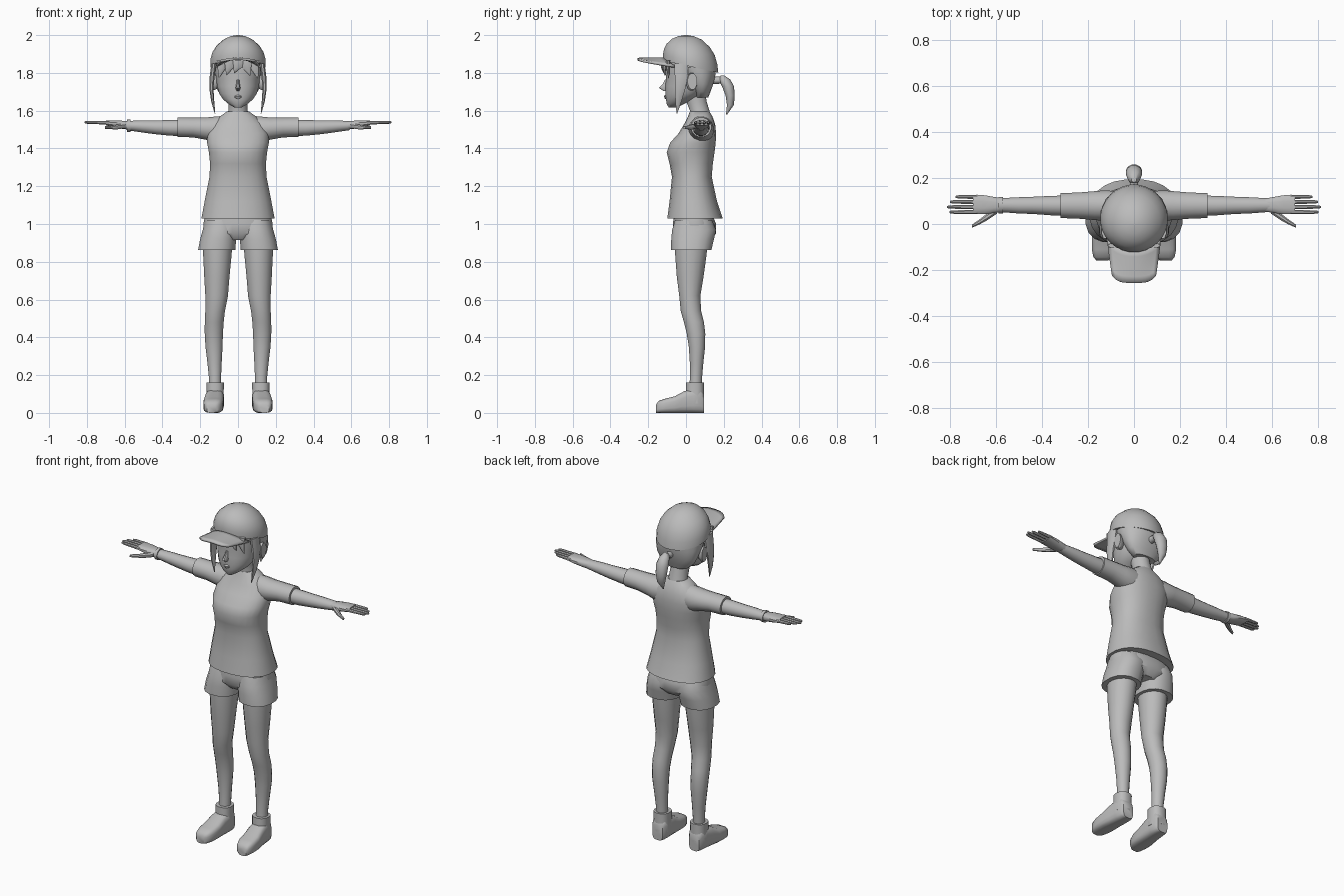
import bpy, bmesh, math

grey = bpy.data.materials.new("plain_grey")
grey.diffuse_color = (0.5, 0.5, 0.5, 1)


def make(name, verts, faces):
    me = bpy.data.meshes.new(name)
    me.from_pydata(verts, [], faces)
    bm = bmesh.new()
    bm.from_mesh(me)
    bmesh.ops.recalc_face_normals(bm, faces=bm.faces)
    bm.to_mesh(me)
    bm.free()
    me.materials.append(grey)
    ob = bpy.data.objects.new(name, me)
    bpy.context.collection.objects.link(ob)
    return ob


def loft(name, rings, axis="z", n=16, power=2.0, side=1):
    """Skin rings (x, y, z, half_a, half_b[, tilt]) lying across the given axis."""
    verts, faces = [], []
    for x, y, z, a, b, *tilt in rings:
        for i in range(n):
            t = 2 * math.pi * (i + 0.5) / n
            c, s = math.cos(t), math.sin(t)
            u = a * math.copysign(abs(c) ** (2 / power), c)
            v = b * math.copysign(abs(s) ** (2 / power), s)
            if axis == "z":
                p = (x + u, y + v, z + (tilt[0] * v if tilt else 0))
            elif axis == "x":
                p = (x, y + u, z + v)
            else:
                p = (x + u, y, z + v)
            verts.append((p[0] * side, p[1], p[2]))
    m = len(rings)
    for r in range(m - 1):
        for i in range(n):
            j = (i + 1) % n
            faces.append((r * n + i, r * n + j, (r + 1) * n + j, (r + 1) * n + i))
    faces += [tuple(range(n)), tuple(range((m - 1) * n, m * n))]
    return make(name, verts, faces)


def body(name, profile, **kw):
    """Centred horizontal rings given as (z, half_width, front_y, back_y)."""
    return loft(name, [(0, (f + k) / 2, z, a, (k - f) / 2) for z, a, f, k in profile], **kw)


# Shirt, pelvis of shorts, neck
body("shirt", [(1.03, .195, -.10, .195), (1.12, .178, -.088, .165), (1.25, .152, -.075, .137),
               (1.32, .149, -.088, .143), (1.38, .155, -.103, .152), (1.43, .165, -.085, .158),
               (1.48, .163, -.04, .16), (1.53, .14, -.01, .155), (1.57, .095, .01, .14),
               (1.595, .06, .02, .125)], n=24, power=2.3)
body("shorts_hips", [(.915, .10, -.04, .13), (.95, .18, -.07, .16), (1.0, .185, -.07, .16),
                     (1.05, .175, -.065, .14)], n=24, power=2.3)
body("neck", [(1.55, .065, .01, .135), (1.60, .052, .02, .125), (1.65, .05, .0, .11),
              (1.72, .05, -.01, .10)])

# Head, nose, lips and the hair at the back
body("head", [(1.617, .02, -.092, -.05), (1.635, .05, -.102, -.01), (1.66, .08, -.107, .04),
              (1.69, .10, -.109, .09), (1.73, .112, -.11, .12), (1.77, .116, -.106, .14),
              (1.82, .125, -.112, .15), (1.88, .122, -.105, .145)], n=24, power=2.1)
body("nose", [(1.765, .007, -.112, -.09), (1.74, .01, -.125, -.09), (1.72, .014, -.145, -.09),
              (1.705, .008, -.122, -.09)], n=8)
body("lips", [(1.663, .008, -.112, -.09), (1.67, .02, -.114, -.09), (1.676, .02, -.116, -.09),
              (1.684, .006, -.112, -.09)], n=10)
body("back_hair", [(1.67, .07, .05, .118), (1.70, .105, .035, .13), (1.74, .125, .015, .145),
                   (1.79, .136, -.03, .157), (1.83, .138, -.07, .16)], n=20, power=2.2)
loft("hair_tie", [(0, .13, 1.76, .02, .02), (0, .20, 1.762, .018, .018)], axis="y", n=10)
loft("ponytail", [(0, .193, 1.785, .012, .012), (0, .203, 1.765, .028, .032),
                  (0, .222, 1.73, .036, .033), (0, .234, 1.68, .034, .025),
                  (0, .235, 1.63, .024, .019), (0, .215, 1.58, .003, .003)], n=12)

# Fringe strands
for x, w, tip, bottom in [(-.085, .03, -.10, 1.775), (-.045, .03, -.06, 1.79),
                          (0, .03, -.02, 1.80), (.045, .032, .065, 1.785), (.085, .03, .105, 1.77)]:
    y = .02 - .14 * math.sqrt(1 - (x / .145) ** 2)
    loft("fringe_strand", [(x, y, 1.865, w, .012), (x, y - .003, 1.83, w * .85, .011),
                           (tip, y + .002, bottom, .002, .002)], n=8)

# Cap crown with a tilted rim, and the curved brim
loft("cap_crown", [(0, .025, 1.833, .147, .147, -.22), (0, .022, 1.87, .147, .145, -.18),
                   (0, .018, 1.91, .135, .135, -.12), (0, .012, 1.945, .113, .115, -.08),
                   (0, .005, 1.978, .075, .08, -.03), (0, 0, 1.994, .04, .042),
                   (0, 0, 2.0, .008, .008)], n=28)
N, M = 12, 5
verts, faces = [], []
for j in range(M + 1):
    v = j / M
    for i in range(N + 1):
        u = 2 * i / N - 1
        x = u * (.115 - .02 * v)
        root = .03 - .143 * math.sqrt(1 - (x / .147) ** 2)
        tip = -.256 + .03 * u ** 4
        drop = (.045 * (1 - v) + .012 * v) * u * u
        verts.append((x, root * (1 - v) + tip * v, 1.877 - .003 * v - drop))
for j in range(M):
    for i in range(N):
        k = j * (N + 1) + i
        faces.append((k, k + 1, k + N + 2, k + N + 1))
brim = make("cap_brim", verts, faces)
mod = brim.modifiers.new("thickness", "SOLIDIFY")
mod.thickness = .012
mod.offset = 0

# Paired parts
for s in (1, -1):
    # Side locks and ears
    loft("side_lock", [(.128, -.025, 1.85, .014, .04), (.137, -.025, 1.78, .014, .037),
                       (.141, -.03, 1.72, .012, .03), (.134, -.04, 1.65, .009, .018),
                       (.122, -.048, 1.585, .002, .002)], n=8, side=s)
    loft("ear", [(.11, .025, 1.75, .02, .035), (.135, .03, 1.752, .03, .048),
                 (.146, .034, 1.755, .026, .044)], axis="x", n=12, side=s)

    # Sleeve, arm and hand
    loft("sleeve", [(.06, .08, 1.50, .06, .075), (.12, .08, 1.50, .068, .07),
                    (.17, .08, 1.505, .064, .06), (.24, .08, 1.511, .058, .053),
                    (.32, .08, 1.512, .055, .053)], axis="x", side=s)
    loft("arm", [(.28, .08, 1.508, .045, .044), (.36, .08, 1.509, .043, .042),
                 (.44, .081, 1.512, .038, .037), (.50, .081, 1.516, .036, .033),
                 (.59, .082, 1.521, .03, .025)], axis="x", side=s)
    loft("palm", [(.57, .082, 1.521, .029, .023), (.61, .083, 1.525, .036, .022),
                  (.65, .084, 1.53, .042, .019), (.70, .085, 1.535, .043, .013)],
         axis="x", n=12, power=2.6, side=s)
    for y, end in [(.118, .775), (.096, .80), (.074, .813), (.052, .803)]:
        loft("finger", [(.68, y, 1.535, .010, .010), (end - .015, y, 1.538, .008, .008),
                        (end, y, 1.539, .005, .005)], axis="x", n=8, side=s)
    loft("thumb", [(.595, .06, 1.52, .016, .014), (.64, .03, 1.514, .016, .014),
                   (.67, .01, 1.511, .012, .01), (.705, -.01, 1.51, .007, .008)],
         axis="x", n=8, side=s)

    # Shorts leg and leg
    loft("shorts_leg", [(.113, .028, .862, .1, .108), (.105, .035, .92, .097, .115),
                        (.096, .043, .97, .092, .118), (.09, .04, 1.02, .088, .10)],
         power=2.3, side=s)
    loft("leg", [(.108, .028, .92, .08, .088), (.109, .026, .84, .077, .085),
                 (.112, .022, .72, .068, .072), (.113, .02, .62, .061, .057),
                 (.121, .026, .54, .053, .055), (.126, .042, .48, .051, .054),
                 (.128, .053, .42, .049, .05), (.127, .058, .35, .046, .044),
                 (.124, .056, .26, .038, .036), (.122, .053, .19, .033, .033),
                 (.122, .05, .12, .033, .033)], side=s)

    # Shoe foot and ankle collar
    foot = [(.138, -.158, .045, .026), (.135, -.145, .064, .042), (.132, -.11, .076, .052),
            (.13, -.06, .088, .054), (.126, -.01, .115, .05), (.122, .04, .13, .048),
            (.121, .08, .125, .044), (.121, .096, .10, .034)]
    loft("shoe", [(x, y, h / 2, w, h / 2) for x, y, h, w in foot], axis="y", power=3.5, side=s)
    loft("shoe_collar", [(.121, .047, .05, .048, .05), (.121, .047, .11, .046, .049),
                         (.121, .048, .16, .047, .048)], power=2.4, side=s)

# Wristband on one arm
loft("wristband", [(.57, .082, 1.52, .036, .033), (.588, .082, 1.52, .036, .033)],
     axis="x", side=-1)

# Smooth shading with kept edges
for ob in bpy.context.collection.objects:
    ob.select_set(True)
    bpy.context.view_layer.objects.active = ob
bpy.ops.object.shade_smooth_by_angle(angle=math.radians(42))
